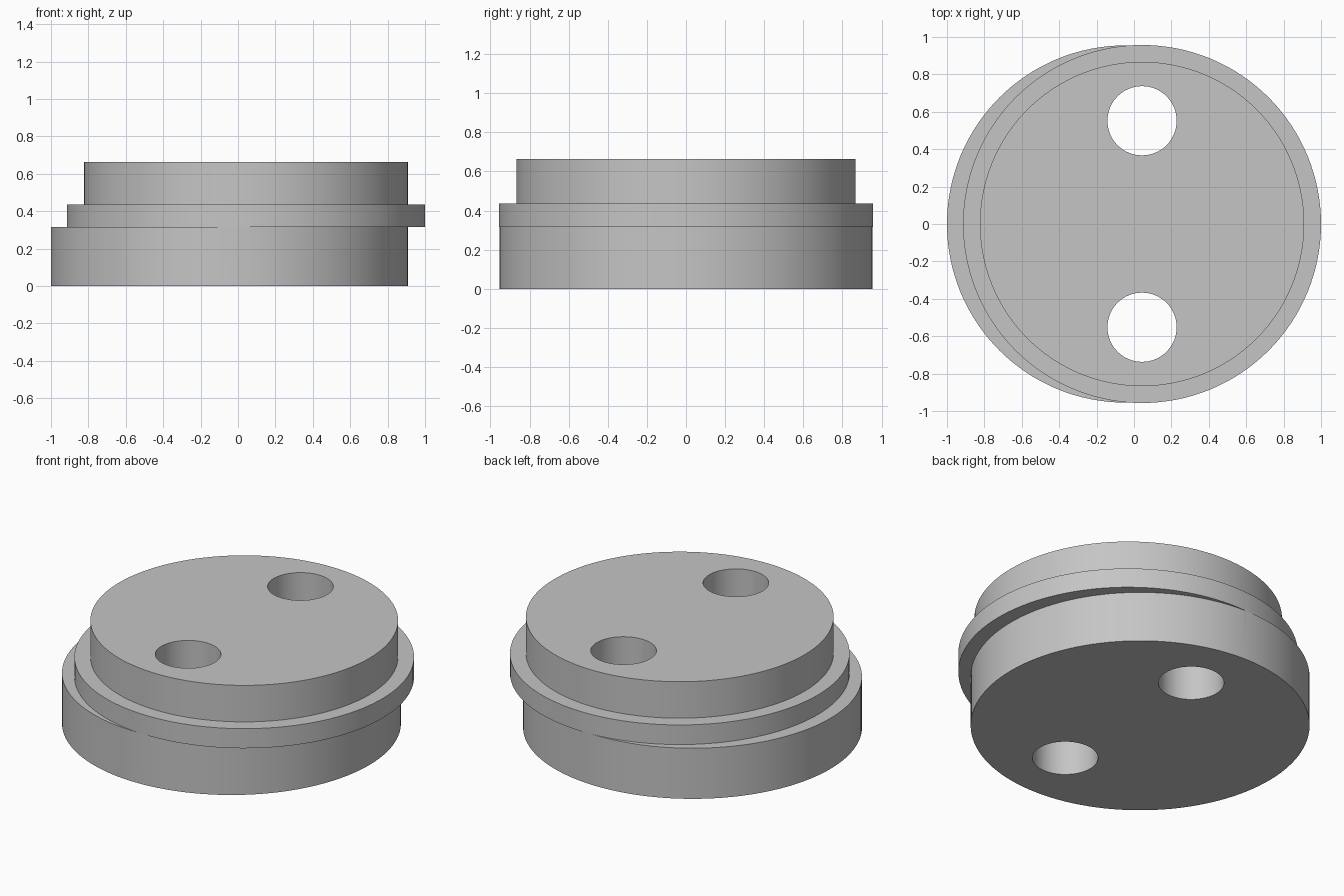
import bpy
import math

default_cube = bpy.data.objects.get("Cube")
if default_cube:
    bpy.data.objects.remove(default_cube, do_unlink=True)

BASE_X, UPPER_X = -0.045, 0.043
HOLE_Y, HOLE_R = 0.552, 0.185
FLOOR, STEP, SHOULDER, TOP = 0.0, 0.315, 0.437, 0.664

grey = bpy.data.materials.new("plain grey")
grey.use_nodes = True
colour = (0.56, 0.56, 0.56, 1)
grey.diffuse_color = colour
grey.node_tree.nodes["Principled BSDF"].inputs["Base Color"].default_value = colour


def disc(name, x, y, radius, bottom, top, sides=128):
    """Upright cylinder between two heights."""
    bpy.ops.mesh.primitive_cylinder_add(
        vertices=sides, radius=radius, depth=top - bottom,
        location=(x, y, (bottom + top) / 2))
    obj = bpy.context.object
    obj.name = name
    obj.data.materials.append(grey)
    return obj


def combine(body, tool, operation):
    """Apply a boolean to the body and discard the tool."""
    tool.hide_render = True
    mod = body.modifiers.new(operation.lower(), 'BOOLEAN')
    mod.operation = operation
    mod.solver = 'EXACT'
    mod.object = tool
    bpy.context.view_layer.objects.active = body
    bpy.ops.object.modifier_apply(modifier=mod.name)
    bpy.data.objects.remove(tool, do_unlink=True)


# Offset base, flange and raised top fused into one solid
body = disc("stepped_disc", BASE_X, 0, 0.955, FLOOR, STEP)
combine(body, disc("flange", UPPER_X, 0, 0.957, STEP, SHOULDER), 'UNION')
combine(body, disc("raised_top", UPPER_X, 0, 0.867, SHOULDER, TOP), 'UNION')

# Two through holes
for side in (-1, 1):
    hole = disc("hole_cutter", UPPER_X, side * HOLE_Y, HOLE_R,
                FLOOR - 0.1, TOP + 0.1, 64)
    combine(body, hole, 'DIFFERENCE')

# Smooth walls with crisp rims
bpy.ops.object.select_all(action='DESELECT')
body.select_set(True)
bpy.context.view_layer.objects.active = body
bpy.ops.object.shade_smooth_by_angle(angle=math.radians(30))
